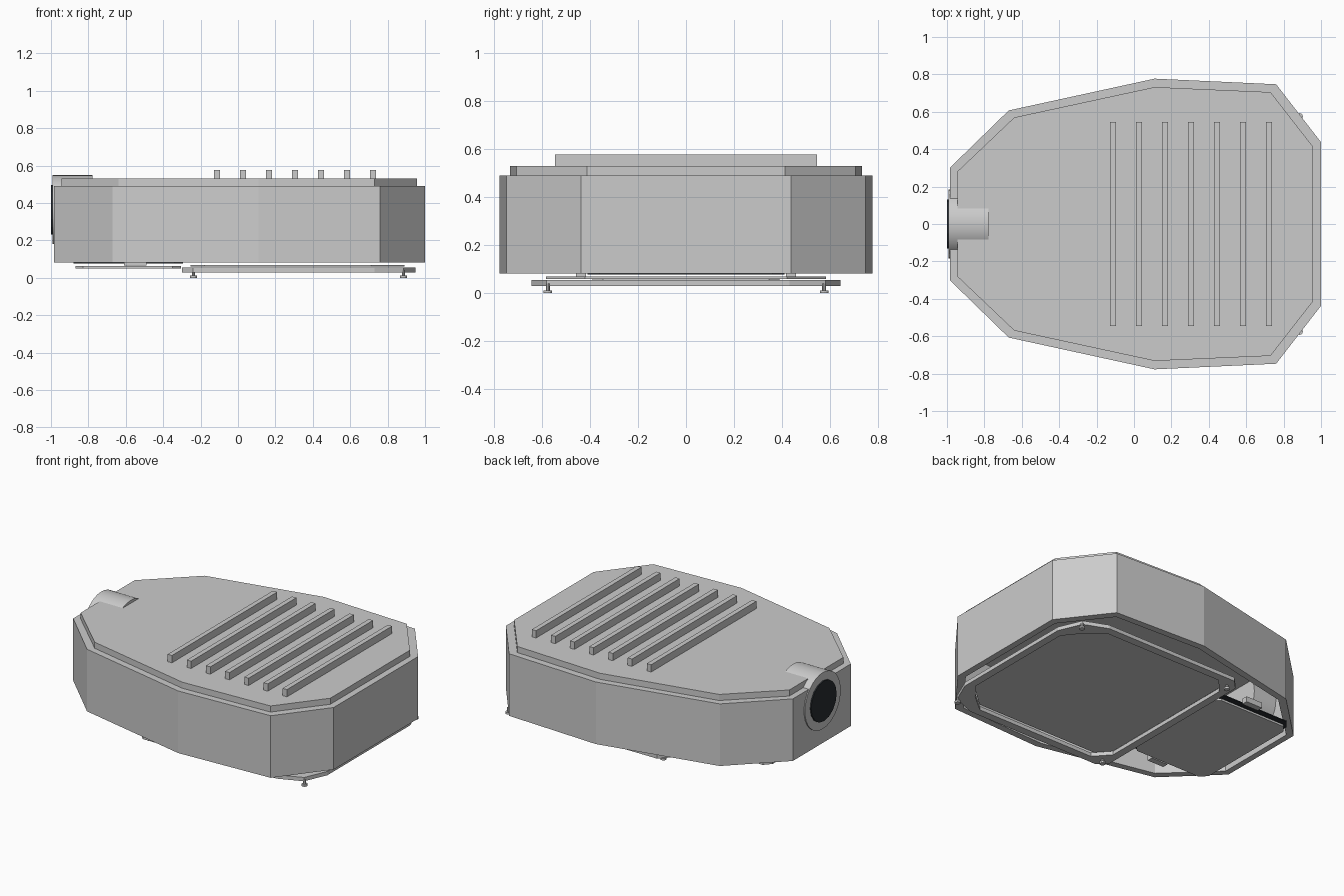
import bpy, bmesh, math

if "Cube" in bpy.data.objects:
    bpy.data.objects.remove(bpy.data.objects["Cube"])


def mirrored(half):
    """Close a half outline (y > 0, ordered by x) by mirroring it over y = 0."""
    return half + [(x, -y) for x, y in reversed(half)]


def finish(name, bm, mat=None):
    bmesh.ops.recalc_face_normals(bm, faces=bm.faces)
    me = bpy.data.meshes.new(name)
    bm.to_mesh(me)
    bm.free()
    ob = bpy.data.objects.new(name, me)
    bpy.context.collection.objects.link(ob)
    if mat:
        me.materials.append(mat)
    return ob


def plate(name, half, z0, z1, mat=None):
    """Solid prism from a mirrored outline."""
    bm = bmesh.new()
    pts = mirrored(half)
    lo = [bm.verts.new((x, y, z0)) for x, y in pts]
    hi = [bm.verts.new((x, y, z1)) for x, y in pts]
    n = len(pts)
    bm.faces.new(lo)
    bm.faces.new(hi)
    for i in range(n):
        j = (i + 1) % n
        bm.faces.new((lo[i], lo[j], hi[j], hi[i]))
    return finish(name, bm, mat)


def ring(name, outer, inner, z0, z1, ceiling=None):
    """Open frame, or a downward-open shell when a ceiling height is given."""
    bm = bmesh.new()
    zi = z1 if ceiling is None else ceiling
    loops = [[bm.verts.new((x, y, z)) for x, y in mirrored(h)]
             for h, z in ((outer, z0), (outer, z1), (inner, zi), (inner, z0))]
    n = len(loops[0])
    for k in range(4):
        if ceiling is not None and k == 1:
            bm.faces.new(loops[1])
            bm.faces.new(loops[2])
            continue
        a, b = loops[k], loops[(k + 1) % 4]
        for i in range(n):
            j = (i + 1) % n
            bm.faces.new((a[i], a[j], b[j], b[i]))
    return finish(name, bm)


def box(name, x, y, z, sx, sy, sz):
    bpy.ops.mesh.primitive_cube_add(size=1, location=(x, y, z))
    ob = bpy.context.object
    ob.name = name
    ob.scale = (sx, sy, sz)
    return ob


def cylinder(name, loc, r, depth, sides, along_x=False, mat=None):
    rot = (0, math.pi / 2, 0) if along_x else (0, 0, 0)
    bpy.ops.mesh.primitive_cylinder_add(vertices=sides, radius=r, depth=depth,
                                        location=loc, rotation=rot)
    ob = bpy.context.object
    ob.name = name
    if mat:
        ob.data.materials.append(mat)
    return ob


black = bpy.data.materials.new("dark_rubber")
black.diffuse_color = (0.02, 0.025, 0.03, 1)
black.use_nodes = True
black.node_tree.nodes["Principled BSDF"].inputs["Base Color"].default_value = black.diffuse_color

# Housing: faceted shell open underneath, with a stepped lid
body = [(-0.985, 0.30), (-0.67, 0.607), (0.11, 0.777), (0.76, 0.747), (1.0, 0.437)]
lid = [(-0.945, 0.28), (-0.64, 0.57), (0.11, 0.732), (0.73, 0.705), (0.958, 0.412)]
ring("housing", body, lid, 0.083, 0.49, ceiling=0.45)
plate("lid", lid, 0.49, 0.53)

# Cooling fins
for i in range(7):
    box(f"fin_{i + 1}", -0.113 + i * 0.139, 0, 0.552, 0.031, 1.09, 0.052)

# Pole socket at the narrow end
socket = cylinder("pole_socket", (-0.885, 0, 0.365), 0.185, 0.214, 32, True)
bpy.ops.object.shade_smooth_by_angle()
cylinder("socket_opening", (-0.96, 0, 0.365), 0.132, 0.08, 16, True, black)

# Lens frame and glass under the wide end
frame_out = [(-0.30, 0.58), (-0.24, 0.643), (0.73, 0.643), (0.885, 0.58), (0.95, 0.43)]
frame_in = [(-0.25, 0.49), (-0.16, 0.59), (0.70, 0.59), (0.82, 0.49), (0.90, 0.39)]
ring("lens_frame", frame_out, frame_in, 0.03, 0.055)
glass = [(-0.255, 0.50), (-0.18, 0.583), (0.71, 0.583), (0.89, 0.42)]
plate("lens_glass", glass, 0.06, 0.069)

# Service door with gasket under the narrow end
plate("service_door", [(-0.87, 0.345), (-0.83, 0.39), (-0.35, 0.39), (-0.305, 0.345)],
      0.05, 0.064)
plate("door_gasket", [(-0.88, 0.36), (-0.84, 0.41), (-0.34, 0.41), (-0.295, 0.36)],
      0.077, 0.083, black)

# Door clips and frame screws, mirrored left and right
for side, s in (("front", -1), ("back", 1)):
    box(f"clip_{side}", -0.55, s * 0.437, 0.083, 0.12, 0.04, 0.036)
    for end, x in (("inner", -0.238), ("outer", 0.885)):
        cylinder(f"screw_{side}_{end}", (x, s * 0.575, 0.006), 0.018, 0.012, 12)
        cylinder(f"screw_stem_{side}_{end}", (x, s * 0.575, 0.025), 0.008, 0.03, 8)
